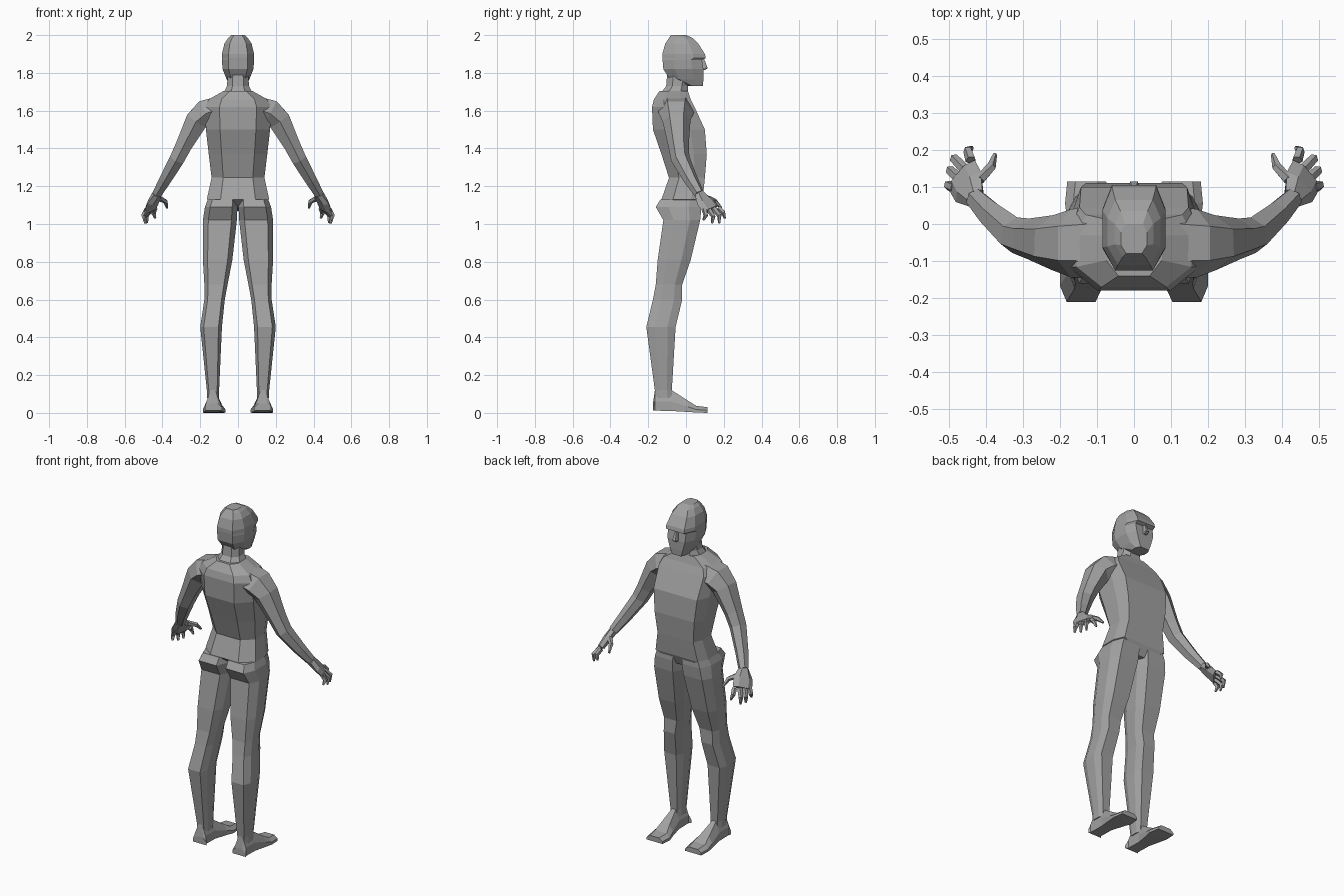
import bpy, bmesh
from math import cos, sin, pi
from mathutils import Vector

cube = bpy.data.objects.get("Cube")
if cube:
    bpy.data.objects.remove(cube)

grey = bpy.data.materials.new("matte_grey")
grey.use_nodes = True
grey.diffuse_color = (0.36, 0.36, 0.36, 1)
grey.node_tree.nodes["Principled BSDF"].inputs["Base Color"].default_value = (0.36, 0.36, 0.36, 1)


def loft(name, rings, side=1):
    """Skin a list of equal-length point rings; side -1 mirrors across x."""
    bm = bmesh.new()
    loops = [[bm.verts.new((p[0] * side, p[1], p[2])) for p in r] for r in rings]
    n = len(loops[0])
    for a, b in zip(loops, loops[1:]):
        for i in range(n):
            j = (i + 1) % n
            bm.faces.new((a[i], a[j], b[j], b[i]))
    bm.faces.new(loops[0])
    bm.faces.new(loops[-1])
    bmesh.ops.recalc_face_normals(bm, faces=bm.faces)
    mesh = bpy.data.meshes.new(name)
    bm.to_mesh(mesh)
    bm.free()
    mesh.materials.append(grey)
    obj = bpy.data.objects.new(name, mesh)
    bpy.context.collection.objects.link(obj)
    return obj


def slab(z, x0, x1, yb, yf, front=0.15, back=0.15, depth=0.28):
    """Horizontal eight-sided section with separate front and back chamfers."""
    w, d = x1 - x0, (yf - yb) * depth
    f, b = w * front, w * back
    return [(x0 + f, yf, z), (x1 - f, yf, z), (x1, yf - d, z), (x1, yb + d, z),
            (x1 - b, yb, z), (x0 + b, yb, z), (x0, yb + d, z), (x0, yf - d, z)]


def tube(name, path, across, side, sides=6):
    """Tapered tube; each path item is (point, radius across, radius through)."""
    pts = [Vector(p[0]) for p in path]
    rings = []
    for i, (_, ra, rt) in enumerate(path):
        d = (pts[min(i + 1, len(pts) - 1)] - pts[max(i - 1, 0)]).normalized()
        u = Vector(across)
        u = (u - d * u.dot(d)).normalized()
        v = d.cross(u)
        rings.append([pts[i] + u * ra * cos(2 * pi * k / sides) + v * rt * sin(2 * pi * k / sides)
                      for k in range(sides)])
    return loft(name, rings, side)


# Torso and pelvis: height, half width, back, front
torso = [(1.07, .035, -.06, .06), (1.13, .165, -.13, .088), (1.245, .14, -.09, .10),
         (1.37, .155, -.13, .11), (1.50, .17, -.175, .10), (1.62, .175, -.18, .045),
         (1.66, .155, -.17, .025), (1.705, .075, -.14, .01)]
loft("torso", [slab(z, -w, w, b, f, .08, .22) for z, w, b, f in torso])

# Neck
loft("neck", [slab(z, -w, w, b, f, .25, .25) for z, w, b, f in
              [(1.68, .085, -.145, .012), (1.73, .058, -.105, .01), (1.79, .055, -.10, .02)]])

# Head with brow ledge, jaw and crown
head = [(1.73, .042, .01, .09), (1.765, .06, -.085, .092), (1.82, .082, -.12, .092),
        (1.868, .085, -.124, .085), (1.878, .085, -.125, .105), (1.90, .085, -.125, .10),
        (1.955, .072, -.11, .065), (1.985, .052, -.09, .035), (2.0, .035, -.08, .0)]
loft("head", [slab(z, -w, w, b, f, .15, .2) for z, w, b, f in head])

# Nose
loft("nose", [slab(z, -w, w, .07, f) for z, w, f in
              [(1.815, .012, .10), (1.825, .014, .115), (1.87, .008, .098)]])

# Leg sections: height, inner x, outer x, back, front
leg = [(1.13, .005, .16, -.135, .08), (1.09, .003, .175, -.16, .082), (1.02, .006, .186, -.12, .075),
       (.81, .03, .186, -.15, .025), (.68, .055, .178, -.16, -.02), (.60, .07, .178, -.175, -.02),
       (.455, .085, .20, -.21, -.055), (.12, .10, .165, -.165, -.075), (.08, .10, .165, -.16, -.075)]

# Foot sections: y, inner x, outer x, sole height, top height
foot = [(-.175, .085, .175, .012, .05), (-.165, .098, .167, .012, .12), (-.075, .098, .167, .01, .12),
        (.01, .08, .18, .005, .065), (.055, .067, .186, .002, .037), (.115, .075, .18, 0, .03)]

# Arm path, shoulder to wrist
arm = [((.10, -.05, 1.61), .10, .075), ((.17, -.052, 1.585), .092, .085), ((.22, -.05, 1.545), .074, .068),
       ((.285, -.04, 1.42), .055, .05), ((.322, -.03, 1.345), .05, .045),
       ((.385, .025, 1.235), .038, .036), ((.428, .07, 1.16), .028, .028)]

# Palm path and finger joints: knuckle, middle, tip
spread = (-.5, .8, .1)
palm = [((.428, .07, 1.16), .03, .024), ((.447, .10, 1.12), .055, .022), ((.464, .132, 1.078), .056, .018)]
fingers = {
    "thumb": [(.415, .12, 1.135), (.385, .155, 1.12), (.375, .188, 1.085)],
    "index_finger": [(.440, .172, 1.085), (.448, .198, 1.06), (.438, .206, 1.03)],
    "middle_finger": [(.457, .147, 1.08), (.485, .177, 1.045), (.482, .176, 1.004)],
    "ring_finger": [(.472, .122, 1.075), (.496, .145, 1.04), (.491, .139, 1.004)],
    "little_finger": [(.483, .098, 1.078), (.501, .105, 1.045), (.496, .092, 1.02)],
}

for label, s in (("left", 1), ("right", -1)):
    loft(label + "_leg", [slab(z, a, b, yb, yf, .16, .16) for z, a, b, yb, yf in leg], s)
    loft(label + "_foot", [[(a, y, lo), (b, y, lo), (b, y, lo + (hi - lo) * .45), (b - .022, y, hi),
                            (a + .022, y, hi), (a, y, lo + (hi - lo) * .45)]
                           for y, a, b, lo, hi in foot], s)
    tube(label + "_arm", arm, (0, 1, 0), s)
    tube(label + "_palm", palm, spread, s)
    for part, joints in fingers.items():
        tube(label + "_" + part, [(p, r, r) for p, r in zip(joints, (.015, .013, .006))], spread, s, 5)
